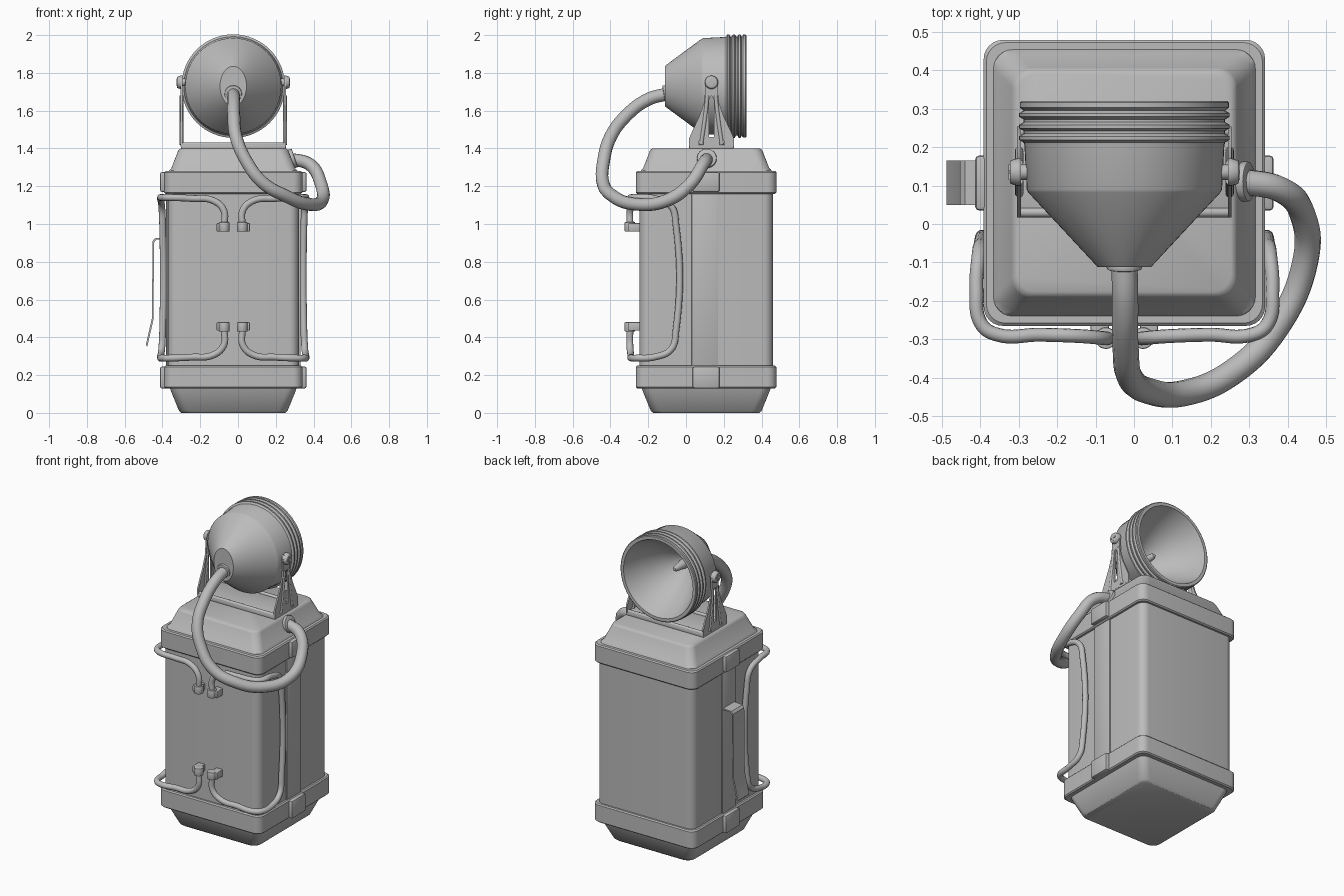
import bpy, bmesh, math
from mathutils import Vector, Matrix

if "Cube" in bpy.data.objects:
    bpy.data.objects.remove(bpy.data.objects["Cube"])

CX, CY = -0.025, 0.107          # axis of the case
LAMP_Z = 1.73

grey = bpy.data.materials.new("plain grey")
grey.use_nodes = True
grey.diffuse_color = (0.5, 0.5, 0.5, 1)
grey.node_tree.nodes["Principled BSDF"].inputs["Base Color"].default_value = (0.5, 0.5, 0.5, 1)


def finish(name, mesh, angle=35):
    obj = bpy.data.objects.new(name, mesh)
    bpy.context.collection.objects.link(obj)
    mesh.materials.clear()
    mesh.materials.append(grey)
    bpy.ops.object.select_all(action="DESELECT")
    obj.select_set(True)
    bpy.context.view_layer.objects.active = obj
    bpy.ops.object.shade_smooth_by_angle(angle=math.radians(angle))
    return obj


def from_bmesh(name, bm, angle=35):
    bmesh.ops.recalc_face_normals(bm, faces=bm.faces)
    mesh = bpy.data.meshes.new(name)
    bm.to_mesh(mesh)
    bm.free()
    return finish(name, mesh, angle)


def loft(name, rings, angle=35):
    """Skin a list of equal point rings and cap both ends."""
    bm = bmesh.new()
    rows = [[bm.verts.new(p) for p in ring] for ring in rings]
    n = len(rows[0])
    for a, b in zip(rows, rows[1:]):
        for i in range(n):
            j = (i + 1) % n
            bm.faces.new((a[i], a[j], b[j], b[i]))
    bm.faces.new(rows[0])
    bm.faces.new(rows[-1])
    return from_bmesh(name, bm, angle)


def rounded_ring(half, r, z, seg=6):
    ring = []
    for q in range(4):
        sx, sy = ((1, 1), (-1, 1), (-1, -1), (1, -1))[q]
        for k in range(seg + 1):
            a = math.pi / 2 * (q + k / seg)
            ring.append((CX + sx * (half - r) + r * math.cos(a),
                         CY + sy * (half + 0.006 - r) + r * math.sin(a), z))
    return ring


def case_part(name, profile, r=0.05):
    return loft(name, [rounded_ring(h, r, z) for h, z in profile])


def box(name, lo, hi, bevel=0.006):
    lo, hi = Vector(lo), Vector(hi)
    bm = bmesh.new()
    size = hi - lo
    bmesh.ops.create_cube(bm, size=1, matrix=Matrix.Translation((lo + hi) / 2)
                          @ Matrix.Diagonal((*[abs(c) for c in size], 1)))
    if bevel:
        bmesh.ops.bevel(bm, geom=bm.edges[:], offset=bevel, segments=2, affect="EDGES", profile=0.5)
    return from_bmesh(name, bm)


def rod(name, start, end, r, r_end=None, seg=24, bevel=0.004):
    start, end = Vector(start), Vector(end)
    axis = end - start
    bm = bmesh.new()
    m = Matrix.Translation((start + end) / 2) @ axis.to_track_quat("Z", "Y").to_matrix().to_4x4()
    bmesh.ops.create_cone(bm, cap_ends=True, segments=seg, radius1=r,
                          radius2=r if r_end is None else r_end, depth=axis.length, matrix=m)
    if bevel:
        caps = {e for f in bm.faces if len(f.verts) > 4 for e in f.edges}
        bmesh.ops.bevel(bm, geom=list(caps), offset=bevel, segments=2, affect="EDGES", profile=0.5)
    return from_bmesh(name, bm)


def curve_mesh(name, curve, matrix=None, angle=35):
    temp = bpy.data.objects.new(name + " curve", curve)
    bpy.context.collection.objects.link(temp)
    bpy.context.view_layer.update()
    mesh = bpy.data.meshes.new_from_object(temp.evaluated_get(bpy.context.evaluated_depsgraph_get()))
    bpy.data.objects.remove(temp)
    if matrix:
        mesh.transform(matrix)
    return finish(name, mesh, angle)


def tube(name, points, r):
    curve = bpy.data.curves.new(name, "CURVE")
    curve.dimensions = "3D"
    curve.bevel_depth, curve.bevel_resolution, curve.resolution_u = r, 4, 8
    curve.use_fill_caps = True
    spline = curve.splines.new("BEZIER")
    spline.bezier_points.add(len(points) - 1)
    for bp, p in zip(spline.bezier_points, points):
        bp.co = p
        bp.handle_left_type = bp.handle_right_type = "AUTO"
    return curve_mesh(name, curve, angle=60)


def plate(name, outlines, x, thickness):
    """Flat plate in the YZ plane; extra outlines become holes."""
    curve = bpy.data.curves.new(name, "CURVE")
    curve.dimensions, curve.fill_mode, curve.extrude = "2D", "BOTH", thickness / 2
    for pts in outlines:
        s = curve.splines.new("POLY")
        s.points.add(len(pts) - 1)
        s.use_cyclic_u = True
        for sp, (u, v) in zip(s.points, pts):
            sp.co = (u, v, 0, 1)
    turn = Matrix(((0, 0, 1, x), (1, 0, 0, 0), (0, 1, 0, 0), (0, 0, 0, 1)))
    return curve_mesh(name, curve, turn)


# Case: foot, main shell, two bands and sloping lid
case_part("base_foot", [(0.275, 0), (0.287, 0.01), (0.33, 0.115), (0.338, 0.14)])
case_part("main_shell", [(0.347, 0.13), (0.347, 1.2)])
for name, z0, z1 in (("lower_band", 0.13, 0.25), ("upper_band", 1.16, 1.28)):
    case_part(name, [(0.359, z0), (0.366, z0 + 0.007), (0.366, z1 - 0.007), (0.359, z1)])
case_part("sloping_lid", [(0.343, 1.27), (0.34, 1.283), (0.328, 1.295),
                          (0.293, 1.385), (0.288, 1.394), (0.278, 1.4)])

# Side strips, buckle blocks and small front pipes, mirrored left and right
for side, s in (("left", 1), ("right", -1)):
    def at(dx, y, z):
        return (CX + s * dx, y, z)
    box(side + "_side_strip", at(0.33, 0.03, 0.2), at(0.356, 0.17, 1.2), 0.004)
    for name, z0, z1 in (("lower", 0.13, 0.245), ("upper", 1.17, 1.275)):
        box(f"{side}_{name}_buckle", at(0.33, 0.035, z0), at(0.388, 0.178, z1), 0.01)
    half = [(0.048, -0.297, 0.27), (0.052, -0.297, 0.36), (0.11, -0.292, 0.41), (0.22, -0.288, 0.42),
            (0.33, -0.288, 0.425), (0.371, -0.262, 0.425), (0.385, -0.17, 0.42),
            (0.379, -0.08, 0.38), (0.374, -0.053, 0.28)]
    path = [at(x, y, 0.715 + z) for x, y, z in half]
    path += [at(x, y, 0.715 - z) for x, y, z in reversed(half)]
    tube(side + "_front_pipe", path, 0.018)
    for name, z, d in (("upper", 0.96, 1), ("lower", 0.48, -1)):
        rod(f"{side}_{name}_pipe_fitting", at(0.048, -0.297, z), at(0.048, -0.297, z + d * 0.05), 0.028)
        box(f"{side}_{name}_pipe_clip", at(0.04, -0.305, z), at(0.088, -0.23, z + d * 0.045), 0.005)

# Belt clip on the right side
clip = [(-0.37, 0.93), (-0.44, 0.925), (-0.452, 0.91), (-0.456, 0.5), (-0.488, 0.36)]
loft("belt_clip", [[(x, y, z) for x, z in clip] + [(x + 0.008, y, z - 0.008) for x, z in reversed(clip)]
                   for y in (0.05, 0.165)])


# Lamp head: outer shell, ridged rim and hollow reflector in one profile
def lamp_ring(y, rx, rz, n=64):
    return [(CX + rx * math.cos(2 * math.pi * i / n), y, LAMP_Z + rz * math.sin(2 * math.pi * i / n))
            for i in range(n)]


lamp = [(-0.112, 0.07, 0.105), (-0.105, 0.076, 0.112), (0.082, 0.25, 0.25), (0.09, 0.254, 0.254),
        (0.205, 0.26, 0.26)]
for k in range(3):
    y = 0.212 + k * 0.03
    lamp += [(y, 0.262, 0.262), (y + 0.007, 0.274, 0.274), (y + 0.016, 0.274, 0.274), (y + 0.023, 0.262, 0.262)]
lamp += [(0.303, 0.272, 0.272), (0.316, 0.272, 0.272), (0.32, 0.267, 0.267), (0.32, 0.248, 0.248),
         (0.3, 0.24, 0.24), (0.2, 0.195, 0.195), (0.1, 0.125, 0.125), (0.03, 0.055, 0.055), (0.015, 0.03, 0.03)]
loft("lamp_head", [lamp_ring(*p) for p in lamp], 25)
bulb = [(0.01, 0.03), (0.07, 0.03), (0.09, 0.024), (0.14, 0.018), (0.155, 0.01), (0.158, 0.003)]
loft("bulb", [lamp_ring(y, r, r, 20) for y, r in bulb])

# Lamp bracket: tray, two slotted arms and pivot screws
PY, PZ = 0.135, 1.75
box("bracket_tray", (-0.303, 0.017, 1.398), (0.253, 0.253, 1.42), 0.004)
for y in (0.03, 0.24):
    rod("bracket_tray_edge", (-0.3, y, 1.42), (0.25, y, 1.42), 0.012)
flank = [(0.033, 1.71), (0.04, 1.64), (0.065, 1.57), (0.098, 1.5), (0.118, 1.455), (0.118, 1.41)]
foot = [(0.07, 1.41), (0.065, 1.44), (0.045, 1.44), (0.04, 1.41)]
crown = [(PY + 0.036 * math.cos(a), PZ + 0.036 * math.sin(a))
         for a in (math.pi * (i / 10) for i in range(11))]
outline = crown + [(PY - u, v) for u, v in flank + foot] + [(PY + u, v) for u, v in reversed(flank + foot)]
slot = [(PY - 0.014, 1.46), (PY + 0.014, 1.46), (PY + 0.012, 1.66), (PY, 1.68), (PY - 0.012, 1.66)]
for side, x, s in (("right", -0.299, -1), ("left", 0.249, 1)):
    plate(side + "_bracket_arm", [outline, slot], x, 0.01)
    for d in (-1, 1):
        tube(side + "_arm_rib", [(x, PY + d * 0.022, 1.68), (x, PY + d * 0.03, 1.6),
                                 (x, PY + d * 0.055, 1.42)], 0.011)
    rod(side + "_pivot_pin", (x - s * 0.06, PY, PZ), (x + s * 0.01, PY, PZ), 0.02)
    rod(side + "_pivot_screw", (x, PY, PZ), (x + s * 0.024, PY, PZ), 0.037, 0.03)
    for a, b in ((0.02, 0.005), (0.005, 0.02)):
        box(side + "_screw_cross", (x + s * 0.02, PY - a, PZ - b), (x + s * 0.027, PY + a, PZ + b), 0)

# Thick hose from the lamp to the lid, with its end collars
tube("hose", [(-0.025, -0.09, 1.69), (-0.023, -0.2, 1.66), (-0.022, -0.32, 1.57), (-0.01, -0.4, 1.46),
              (0.04, -0.435, 1.34), (0.13, -0.44, 1.22), (0.25, -0.39, 1.15), (0.37, -0.27, 1.105),
              (0.445, -0.1, 1.125), (0.44, 0.02, 1.21), (0.38, 0.09, 1.315), (0.27, 0.112, 1.345)], 0.034)
rod("lamp_hose_collar", (CX, -0.1, 1.69), (CX, -0.118, 1.687), 0.046)
rod("lid_hose_collar", (0.255, 0.11, 1.335), (0.3, 0.11, 1.35), 0.052)
